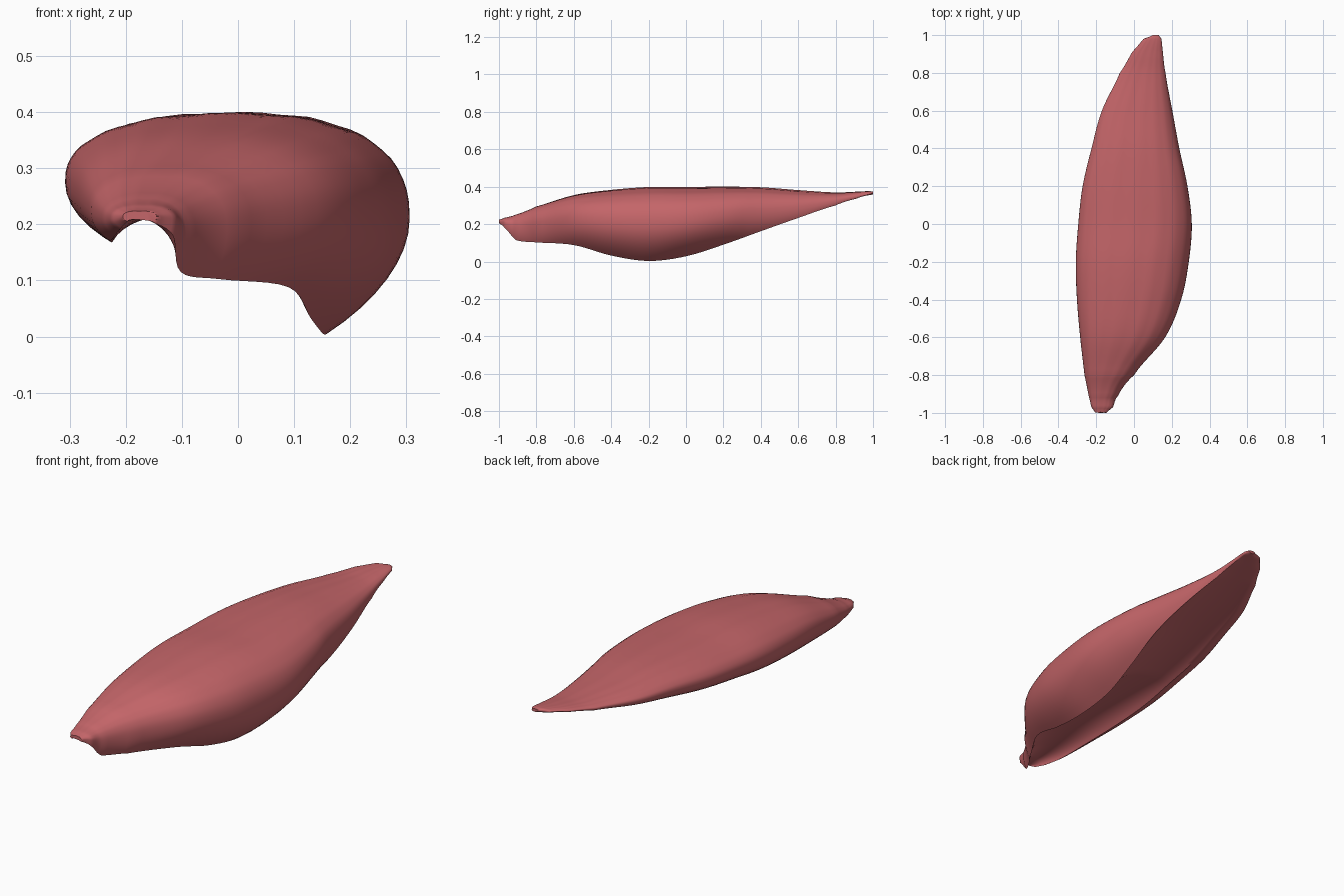
import bpy, bmesh, math, random
from mathutils import Vector

if "Cube" in bpy.data.objects:
    bpy.data.objects.remove(bpy.data.objects["Cube"])

random.seed(4)

# Stations along the muscle: y, left x, right x, top z,
# right rim x, right rim z, left rim z
STATIONS = [
    (-1.00, -0.205, -0.145, 0.225, -0.150, 0.203, 0.205),
    (-0.97, -0.225, -0.112, 0.235, -0.116, 0.180, 0.192),
    (-0.91, -0.240, -0.085, 0.252, -0.102, 0.115, 0.180),
    (-0.80, -0.262, 0.000, 0.295, -0.030, 0.102, 0.170),
    (-0.60, -0.285, 0.165, 0.355, 0.090, 0.088, 0.168),
    (-0.40, -0.302, 0.250, 0.383, 0.130, 0.032, 0.175),
    (-0.20, -0.308, 0.290, 0.398, 0.155, 0.003, 0.190),
    (0.00, -0.295, 0.306, 0.398, 0.158, 0.028, 0.215),
    (0.20, -0.272, 0.283, 0.400, 0.180, 0.090, 0.240),
    (0.40, -0.225, 0.240, 0.397, 0.204, 0.162, 0.270),
    (0.60, -0.170, 0.203, 0.382, 0.194, 0.233, 0.300),
    (0.80, -0.075, 0.167, 0.370, 0.163, 0.300, 0.330),
    (0.91, -0.010, 0.153, 0.374, 0.149, 0.336, 0.350),
    (0.98, 0.050, 0.145, 0.377, 0.140, 0.356, 0.360),
    (1.00, 0.098, 0.132, 0.374, 0.130, 0.362, 0.363),
]


def smooth_station(i, t):
    """Catmull-Rom blend between station i and i + 1."""
    n = len(STATIONS) - 1
    a, b, c, d = (STATIONS[min(max(k, 0), n)] for k in (i - 1, i, i + 1, i + 2))
    out = [0.5 * (2 * q + (r - p) * t + (2 * p - 5 * q + 4 * r - s) * t * t
                  + (3 * q - p - 3 * r + s) * t ** 3)
           for p, q, r, s in zip(a, b, c, d)]
    out[0] = b[0] + (c[0] - b[0]) * t
    return out


def bezier(points, t):
    pts = [Vector(p) for p in points]
    while len(pts) > 1:
        pts = [p.lerp(q, t) for p, q in zip(pts, pts[1:])]
    return pts[0]


def section(y, left, right, top, rx, rz, lz):
    """Closed bean-shaped cross-section: domed back, gently hollow underside."""
    cx, w = (left + right) / 2, (right - left) / 2
    lx = left + 0.27 * w
    wall = 0.5 - 0.25 * min(1, max(0, (y - 0.3) / 0.4))
    zl, zr = lz + 0.42 * (top - lz), rz + wall * (top - rz)
    pts = []
    # domed back, from left to right, with faint lengthwise fibres
    for k in range(33):
        a = math.pi * (1 - k / 32)
        c, s = math.cos(a), math.sin(a)
        e = 0.78 if c < 0 else 0.88
        px = cx + w * math.copysign(abs(c) ** e, c)
        ze = zl + (zr - zl) * k / 32
        fibre = 0.0015 * math.sin(a * 17 + 3 * y) * s * min(1, w * 4)
        pts.append((px, ze + (top - ze - 0.001) * max(s, 0) ** e + fibre))
    # right wall down to its rim
    low = (right, zr + 0.55 * (rz - zr))
    pts += [bezier([(right, zr), low, (rx, rz)], k / 8) for k in range(1, 9)]
    # shallow hollow underside, thick beside the right wall
    mid = 0.208 + 0.15 * max(y, 0)
    c = (8 * mid - rz - lz) / 6
    skew = 0.09 * w * min(1, max(0, 1 - y))
    inset = 0.22 * (rx - lx) * min(1, max(0, (y + 0.95) / 0.5))
    curve = [(rx, rz), (rx - inset, c - skew), (lx + inset, c + skew), (lx, lz)]
    pts += [bezier(curve, k / 20) for k in range(1, 21)]
    # left lip back up to the widest point
    low = (left, zl + 0.6 * (lz - zl))
    pts += [bezier([(lx, lz), low, (left, zl)], k / 6) for k in range(1, 6)]
    return pts


# Loft the sections into one body
bm = bmesh.new()
rings = []
for i in range(len(STATIONS) - 1):
    steps = 6 + (1 if i == len(STATIONS) - 2 else 0)
    for j in range(steps):
        st = smooth_station(i, j / 6)
        rings.append([bm.verts.new((p[0], st[0], p[1])) for p in section(*st)])
n = len(rings[0])
for r0, r1 in zip(rings, rings[1:]):
    for k in range(n):
        bm.faces.new((r0[k], r0[(k + 1) % n], r1[(k + 1) % n], r1[k]))
bm.faces.new(rings[0])
bm.faces.new(rings[-1])
# frayed front end
for v in rings[0]:
    v.co.y += random.uniform(0, 0.004)
bmesh.ops.recalc_face_normals(bm, faces=bm.faces)

mesh = bpy.data.meshes.new("muscle_body")
bm.to_mesh(mesh)
bm.free()
body = bpy.data.objects.new("muscle_body", mesh)
bpy.context.collection.objects.link(body)

mat = bpy.data.materials.new("muscle_red")
mat.diffuse_color = (0.55, 0.13, 0.14, 1)
mat.use_nodes = True
mat.node_tree.nodes["Principled BSDF"].inputs["Base Color"].default_value = mat.diffuse_color
mesh.materials.append(mat)

bpy.context.view_layer.objects.active = body
body.select_set(True)
bpy.ops.object.shade_smooth_by_angle(angle=math.radians(45))
